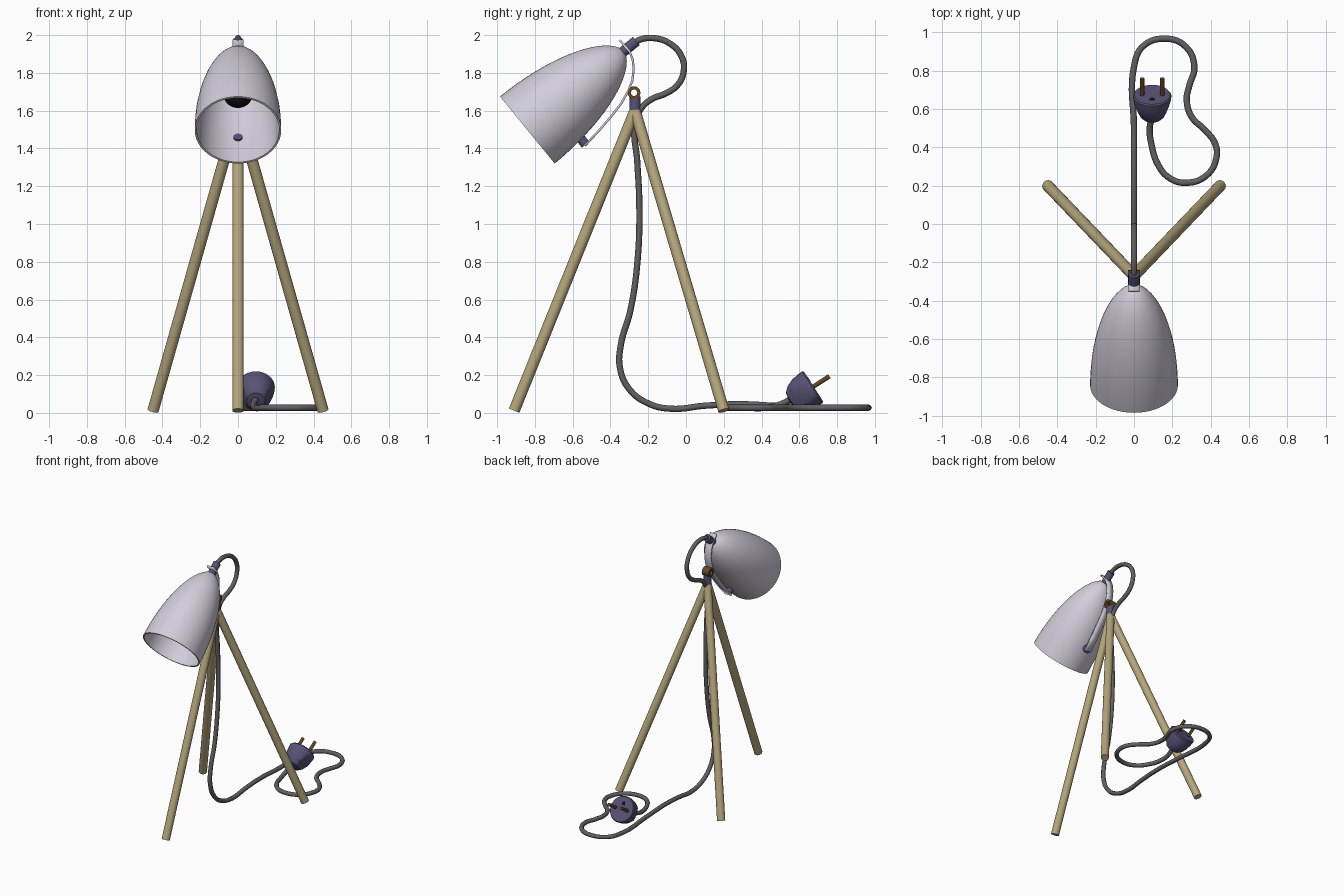
import bpy, bmesh, math
from mathutils import Vector

cube = bpy.data.objects.get("Cube")
if cube:
    bpy.data.objects.remove(cube)


def material(name, rgb):
    m = bpy.data.materials.new(name)
    m.use_nodes = True
    m.diffuse_color = (*rgb, 1)
    m.node_tree.nodes["Principled BSDF"].inputs["Base Color"].default_value = (*rgb, 1)
    return m


white = material("pale lavender enamel", (0.64, 0.61, 0.70))
wood = material("light wood", (0.46, 0.38, 0.20))
purple = material("dark purple plastic", (0.10, 0.085, 0.18))
grey = material("grey cord", (0.12, 0.12, 0.12))
brass = material("dark brass", (0.13, 0.065, 0.02))
black = material("black", (0.006, 0.006, 0.006))


def finish(name, bm, mat, smooth=True):
    bmesh.ops.recalc_face_normals(bm, faces=bm.faces)
    mesh = bpy.data.meshes.new(name)
    bm.to_mesh(mesh)
    bm.free()
    mesh.materials.append(mat)
    ob = bpy.data.objects.new(name, mesh)
    bpy.context.collection.objects.link(ob)
    if smooth:
        bpy.ops.object.select_all(action='DESELECT')
        ob.select_set(True)
        bpy.context.view_layer.objects.active = ob
        bpy.ops.object.shade_smooth_by_angle(angle=math.radians(35))
    return ob


def lathe(name, profile, origin, axis, mat, sides=32, cuts=()):
    """Revolve (radius, height) points about an axis through origin."""
    bm = bmesh.new()
    verts = [bm.verts.new((r, 0, h)) for r, h in profile]
    edges = [bm.edges.new(pair) for pair in zip(verts, verts[1:])]
    bmesh.ops.spin(bm, geom=verts + edges, cent=(0, 0, 0), axis=(0, 0, 1),
                   angle=math.tau, steps=sides, use_duplicate=False)
    bmesh.ops.remove_doubles(bm, verts=bm.verts, dist=0.0002)
    for point, normal in cuts:
        geom = bm.verts[:] + bm.edges[:] + bm.faces[:]
        cut = bmesh.ops.bisect_plane(bm, geom=geom, plane_co=point, plane_no=normal,
                                     clear_outer=True)["geom_cut"]
        bmesh.ops.contextual_create(bm, geom=[g for g in cut if isinstance(g, bmesh.types.BMEdge)])
    ob = finish(name, bm, mat)
    ob.location = origin
    ob.rotation_mode = 'QUATERNION'
    ob.rotation_quaternion = Vector(axis).to_track_quat('Z', 'Y')
    return ob


def rod(name, start, end, radius, mat, sides=24):
    start, end = Vector(start), Vector(end)
    length = (end - start).length
    return lathe(name, [(0, 0), (radius, 0), (radius, length), (0, length)],
                 start, end - start, mat, sides)


# Tripod legs and hub
hub = Vector((0, -0.27, 1.6))
rod("front_leg", (0, -0.91, 0.012), hub, 0.03, wood)
for side, x in (("left", 0.45), ("right", -0.45)):
    rod(side + "_back_leg", (x, 0.2, 0.012), hub, 0.03, wood)
rod("hub_collar", hub, hub + Vector((0, 0, 0.075)), 0.03, purple)

# Brass hinge eye and its stem
lathe("hinge_eye", [(0.017, -0.03), (0.034, -0.03), (0.034, 0.03), (0.017, 0.03), (0.017, -0.03)],
      (0, -0.275, 1.695), (1, 0, 0), brass, 16)

# Shade: thin curved bell along a tilted axis
mouth = Vector((0, -0.84, 1.4975))
axis = Vector((0, 0.775, 0.633)).normalized()
down = Vector((0, 0.633, -0.775)).normalized()


def bell(radius, height, steps=18):
    angles = [math.pi / 2 * i / steps for i in range(steps + 1)]
    return [(radius * max(math.cos(t), 0) ** 1.1, height * math.sin(t)) for t in angles]


lathe("shade", bell(0.229, 0.66)[::-1] + bell(0.219, 0.648), mouth, axis, white, 48)

# Bulb and socket inside the shade
rod("bulb_socket", mouth + axis * 0.36, mouth + axis * 0.63, 0.035, black)
ball = [(0.08 * math.sin(math.pi * i / 12), 0.08 * math.cos(math.pi * i / 12)) for i in range(13)]
lathe("bulb", ball, mouth + axis * 0.31, axis, black, 24)

# Purple fittings on the shade
rod("top_fitting", mouth + axis * 0.645, mouth + axis * 0.745, 0.028, purple)
knob = mouth + axis * 0.19
rod("lower_fitting", knob + down * 0.2, knob + down * 0.255, 0.025, purple)

# Bent strap behind the shade
strap_path = [(-0.35, 1.972), (-0.30, 1.915), (-0.282, 1.87), (-0.277, 1.82), (-0.284, 1.76),
              (-0.305, 1.705), (-0.345, 1.635), (-0.40, 1.565), (-0.465, 1.49), (-0.535, 1.415)]
bm = bmesh.new()
rows = [[bm.verts.new((x, y, z)) for x in (-0.028, 0.028)] for y, z in strap_path]
for a, b in zip(rows, rows[1:]):
    bm.faces.new((a[0], a[1], b[1], b[0]))
strap = finish("strap", bm, white)
solid = strap.modifiers.new("thickness", 'SOLIDIFY')
solid.thickness = 0.012
solid.offset = 0

# Cord: hanging run in the middle plane, then a loop on the floor
hanging = [(-0.28, 1.955), (-0.24, 1.977), (-0.17, 1.984), (-0.085, 1.955), (-0.025, 1.89),
           (-0.012, 1.81), (-0.045, 1.735), (-0.11, 1.69), (-0.18, 1.662), (-0.235, 1.615),
           (-0.27, 1.53), (-0.258, 1.33), (-0.247, 1.1), (-0.257, 0.8), (-0.295, 0.54),
           (-0.345, 0.36), (-0.35, 0.24), (-0.30, 0.125), (-0.2, 0.05), (-0.08, 0.022),
           (0.1, 0.038), (0.28, 0.046), (0.5, 0.036)]
floor = [(0, 0.82), (0.045, 0.925), (0.16, 0.967), (0.27, 0.925), (0.315, 0.82), (0.288, 0.72),
         (0.275, 0.65), (0.30, 0.56), (0.37, 0.49), (0.423, 0.42), (0.43, 0.345), (0.38, 0.255),
         (0.275, 0.215), (0.185, 0.24), (0.125, 0.31), (0.09, 0.42)]
path = [(0, y, z) for y, z in hanging] + [(x, y, 0.027) for x, y in floor]
path += [(0.082, 0.5, 0.045), (0.095, 0.56, 0.075)]
curve = bpy.data.curves.new("cord", 'CURVE')
curve.dimensions = '3D'
curve.bevel_depth = 0.0165
curve.bevel_resolution = 2
curve.resolution_u = 8
curve.use_fill_caps = True
spline = curve.splines.new('BEZIER')
spline.bezier_points.add(len(path) - 1)
for point, co in zip(spline.bezier_points, path):
    point.co = co
    point.handle_left_type = point.handle_right_type = 'AUTO'
curve.materials.append(grey)
bpy.context.collection.objects.link(bpy.data.objects.new("cord", curve))

# Plug: rounded body with flat grips, two pins and an earth hole
face = Vector((0.095, 0.675, 0.14))
out = Vector((0, 0.84, 0.54)).normalized()
up = Vector((0, -0.54, 0.84)).normalized()
grips = [((s * 0.094, 0, -0.03), (s * 0.92, 0, -0.385)) for s in (-1, 1)]
lathe("plug_body", [(0, 0), (0.094, 0), (0.1, -0.008), (0.098, -0.04), (0.09, -0.08),
                    (0.075, -0.115), (0.05, -0.142), (0, -0.15)], face, out, purple, 32, grips)
for side, x in (("left", 0.053), ("right", -0.053)):
    base = face + Vector((x, 0, 0))
    rod(side + "_plug_pin", base - out * 0.01, base + out * 0.1, 0.012, brass, 16)
rod("plug_earth_hole", face + up * 0.045 - out * 0.003, face + up * 0.045 + out * 0.002,
    0.014, black, 16)
